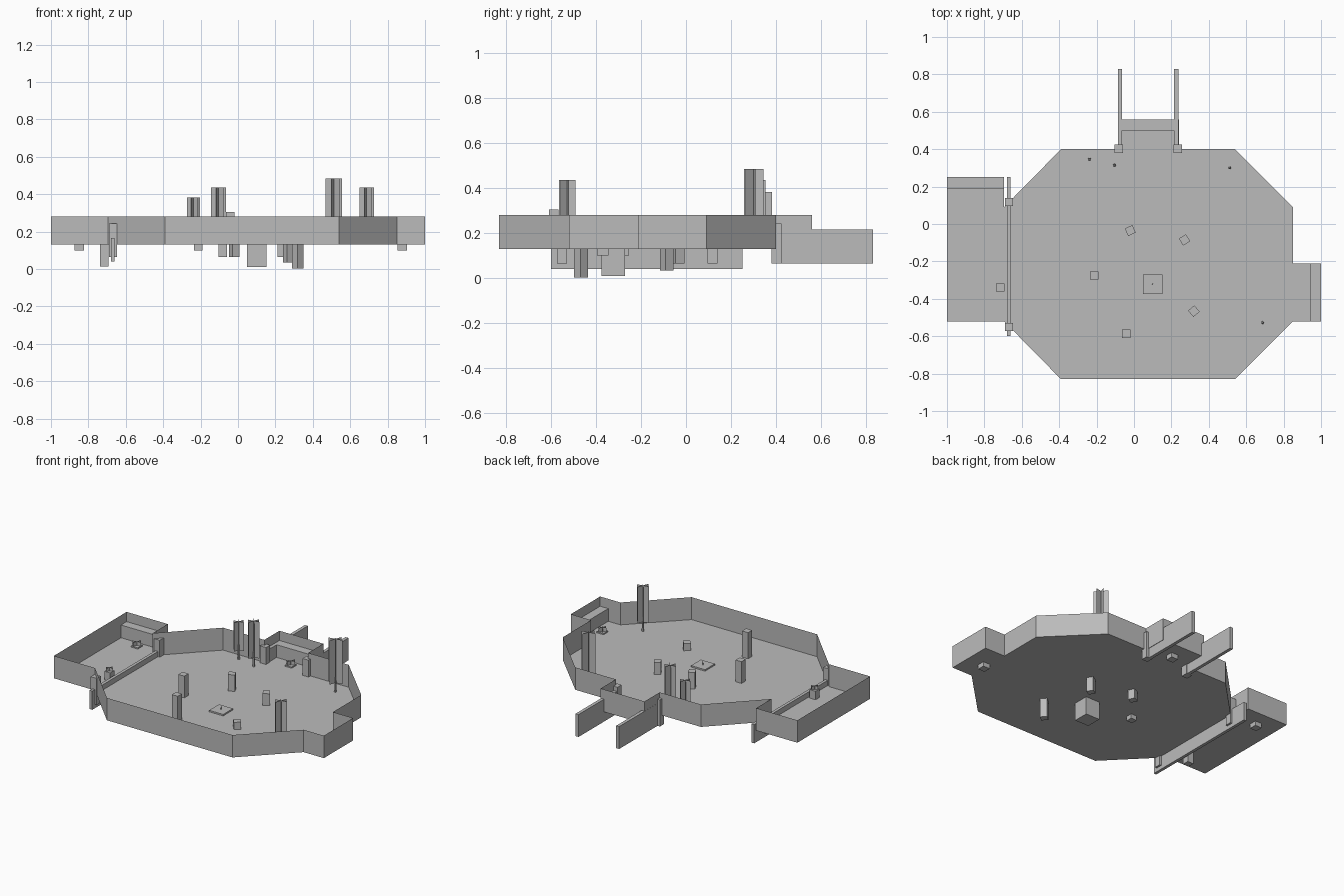
import bpy, bmesh, math
from mathutils import Matrix, Vector

if "Cube" in bpy.data.objects:
    bpy.data.objects.remove(bpy.data.objects["Cube"])

grey = bpy.data.materials.new("plain grey")
grey.use_nodes = True
colour = (0.5, 0.5, 0.5, 1)
grey.diffuse_color = colour
grey.node_tree.nodes["Principled BSDF"].inputs["Base Color"].default_value = colour

FLOOR, RIM, LEDGE = 0.13, 0.28, 0.215


def finish(name, bm):
    mesh = bpy.data.meshes.new(name)
    bm.to_mesh(mesh)
    bm.free()
    mesh.materials.append(grey)
    obj = bpy.data.objects.new(name, mesh)
    bpy.context.scene.collection.objects.link(obj)
    return obj


def box(name, x, y, z, turn=0):
    """Box from (low, high) pairs, turned about its own upright axis."""
    bm = bmesh.new()
    size = [b - a for a, b in (x, y, z)]
    mid = [(a + b) / 2 for a, b in (x, y, z)]
    place = (Matrix.Translation(mid) @ Matrix.Rotation(math.radians(turn), 4, 'Z')
             @ Matrix.Diagonal((*size, 1)))
    bmesh.ops.create_cube(bm, size=1, matrix=place)
    return finish(name, bm)


def block(name, x, y, half, z, turn=0):
    return box(name, (x - half, x + half), (y - half, y + half), z, turn)


def crossed_cards(name, x, y, half, low, high, count=3, start=10):
    """Upright flat cards crossing on one axis."""
    bm = bmesh.new()
    for i in range(count):
        a = math.radians(start + 180 * i / count)
        d = Vector((math.cos(a), math.sin(a), 0)) * half
        c = Vector((x, y, 0))
        corners = [c - d + Vector((0, 0, low)), c + d + Vector((0, 0, low)),
                   c + d + Vector((0, 0, high)), c - d + Vector((0, 0, high))]
        bm.faces.new([bm.verts.new(p) for p in corners])
    return finish(name, bm)


# Arena floor with three alcoves and a thin rim wall
outline = [(-1, -.52), (-.695, -.52), (-.39, -.83), (.54, -.83), (.85, -.52),
           (1, -.52), (1, -.21), (.85, -.21), (.85, .09), (.54, .4),
           (.24, .4), (.24, .56), (-.085, .56), (-.085, .4), (-.39, .4),
           (-.695, .09), (-.695, .25), (-1, .25)]
bm = bmesh.new()
bm.faces.new([bm.verts.new((x, y, FLOOR)) for x, y in outline])
finish("arena_floor", bm)

bm = bmesh.new()
low = [bm.verts.new((x, y, FLOOR)) for x, y in outline]
high = [bm.verts.new((x, y, RIM)) for x, y in outline]
for i in range(len(outline)):
    j = (i + 1) % len(outline)
    bm.faces.new((low[i], low[j], high[j], high[i]))
finish("rim_wall", bm)

# Raised ledges at the ends of the alcoves
box("right_room_ledge", (-1, -.695), (.19, .25), (FLOOR, LEDGE))
box("back_alcove_ledge", (-.065, .22), (.5, .56), (FLOOR, LEDGE))
box("left_alcove_ledge", (.94, 1), (-.52, -.21), (FLOOR, LEDGE))

# Gate panels and their posts
box("right_gate_panel", (-.68, -.66), (-.6, .25), (.04, .165))
for y in (.118, -.55):
    block("right_gate_post", -.669, y, .022, (.065, .243))
for side, x in (("right", -.075), ("left", .226)):
    box("back_gate_panel_" + side, (x - .011, x + .011), (.4, .83), (.065, LEDGE))
for side, x in (("right", -.081), ("left", .234)):
    block("back_gate_post_" + side, x, .402, .022, (.065, .243))

# Sunken pillars, all of one height
for x, y, z, turn in ((-.02, -.035, .065, 25), (.27, -.085, .035, 32),
                      (-.212, -.275, .1, 0), (.32, -.466, .003, 40),
                      (-.042, -.587, FLOOR, 0), (-.715, -.34, .012, 0)):
    block("pillar", x, y, .022, (z, z + .175), turn)
crossed_cards("pillar_tuft", -.715, -.34, .024, .187, .21)

# Central pedestal with a small spike
block("pedestal", .1, -.322, .052, (.01, .14))
bm = bmesh.new()
bmesh.ops.create_cone(bm, cap_ends=True, segments=4, radius1=.003, radius2=.001,
                      depth=.03, matrix=Matrix.Translation((.1, -.322, .155)))
finish("pedestal_spike", bm)

# Tall trees: thin stalk and crossed foliage cards
for x, y, top, half in ((-.238, .347, .383, .036), (-.104, .315, .435, .04),
                        (.512, .3, .485, .046), (.688, -.527, .435, .04)):
    bm = bmesh.new()
    bmesh.ops.create_cone(bm, cap_ends=True, segments=5, radius1=.008, radius2=.005,
                          depth=.1, matrix=Matrix.Translation((x, y, FLOOR + .05)))
    finish("tree_stalk", bm)
    crossed_cards("tree_foliage", x, y, half, .19, top)

# Small alcove markers
for x, y in ((-.848, .14), (.878, -.37), (.075, .45)):
    block("marker_base", x, y, .025, (.1, .138))
    crossed_cards("marker_tuft", x, y, .028, .138, .165)
